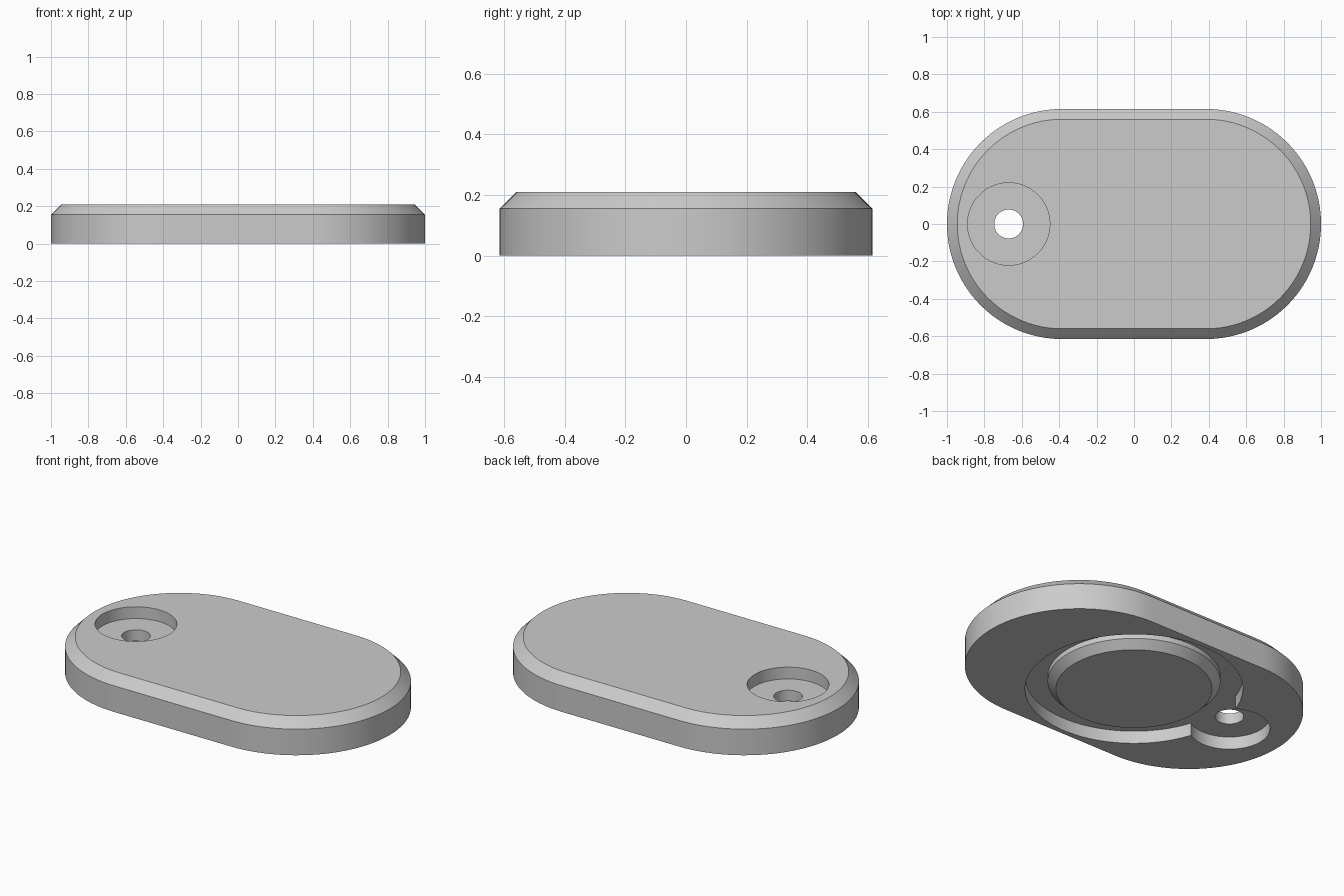
import bpy, bmesh, math

if "Cube" in bpy.data.objects:
    bpy.data.objects.remove(bpy.data.objects["Cube"])

grey = bpy.data.materials.new("plain grey")
grey.diffuse_color = (0.6, 0.6, 0.6, 1)
grey.use_nodes = True
grey.node_tree.nodes["Principled BSDF"].inputs["Base Color"].default_value = grey.diffuse_color


def loft(name, rings, closed=False):
    """Skin a stack of equal-length point rings; cap the ends or join them."""
    bm = bmesh.new()
    vs = [[bm.verts.new(p) for p in ring] for ring in rings]
    n = len(vs[0])
    pairs = list(zip(vs, vs[1:])) + ([(vs[-1], vs[0])] if closed else [])
    for a, b in pairs:
        for i in range(n):
            j = (i + 1) % n
            bm.faces.new((a[i], a[j], b[j], b[i]))
    if not closed:
        bm.faces.new(vs[0][::-1])
        bm.faces.new(vs[-1])
    bmesh.ops.recalc_face_normals(bm, faces=bm.faces)
    me = bpy.data.meshes.new(name)
    bm.to_mesh(me)
    bm.free()
    me.materials.append(grey)
    ob = bpy.data.objects.new(name, me)
    bpy.context.collection.objects.link(ob)
    return ob


def circle(r, z, x=0.0, n=96):
    return [(x + r * math.cos(2 * math.pi * i / n),
             r * math.sin(2 * math.pi * i / n), z) for i in range(n)]


def stadium(r, z, half=0.385, n=48):
    pts = []
    for sx, start in ((1, -math.pi / 2), (-1, math.pi / 2)):
        for i in range(n + 1):
            a = start + math.pi * i / n
            pts.append((sx * half + r * math.cos(a), r * math.sin(a), z))
    return pts


def cylinder(name, r, z0, z1, x):
    return loft(name, [circle(r, z0, x), circle(r, z1, x)])


# Rounded tag body with a chamfered top rim
body = loft("tag_body", [stadium(0.615, 0), stadium(0.615, 0.155),
                         stadium(0.56, 0.21)])

# Underside ring channel, leaving a chamfered round boss in the middle
channel = [(0.586, -0.05), (0.586, 0.075), (0.465, 0.075),
           (0.465, 0.045), (0.42, 0), (0.42, -0.05)]
HX = -0.67
cutters = [
    loft("ring_channel", [circle(r, z) for r, z in channel], closed=True),
    cylinder("lower_pocket", 0.218, -0.06, 0.075, HX),
    cylinder("upper_pocket", 0.22, 0.14, 0.3, HX),
    cylinder("cord_hole", 0.077, -0.1, 0.35, HX),
]

# Cut the recesses and the through hole
bpy.context.view_layer.objects.active = body
for c in cutters:
    c.hide_render = True
    m = body.modifiers.new(c.name, 'BOOLEAN')
    m.operation = 'DIFFERENCE'
    m.solver = 'EXACT'
    m.object = c
    bpy.ops.object.modifier_apply(modifier=m.name)
for c in cutters:
    bpy.data.objects.remove(c)

# Smooth round walls, crisp edges
body.select_set(True)
bpy.ops.object.shade_smooth_by_angle(angle=math.radians(30))
